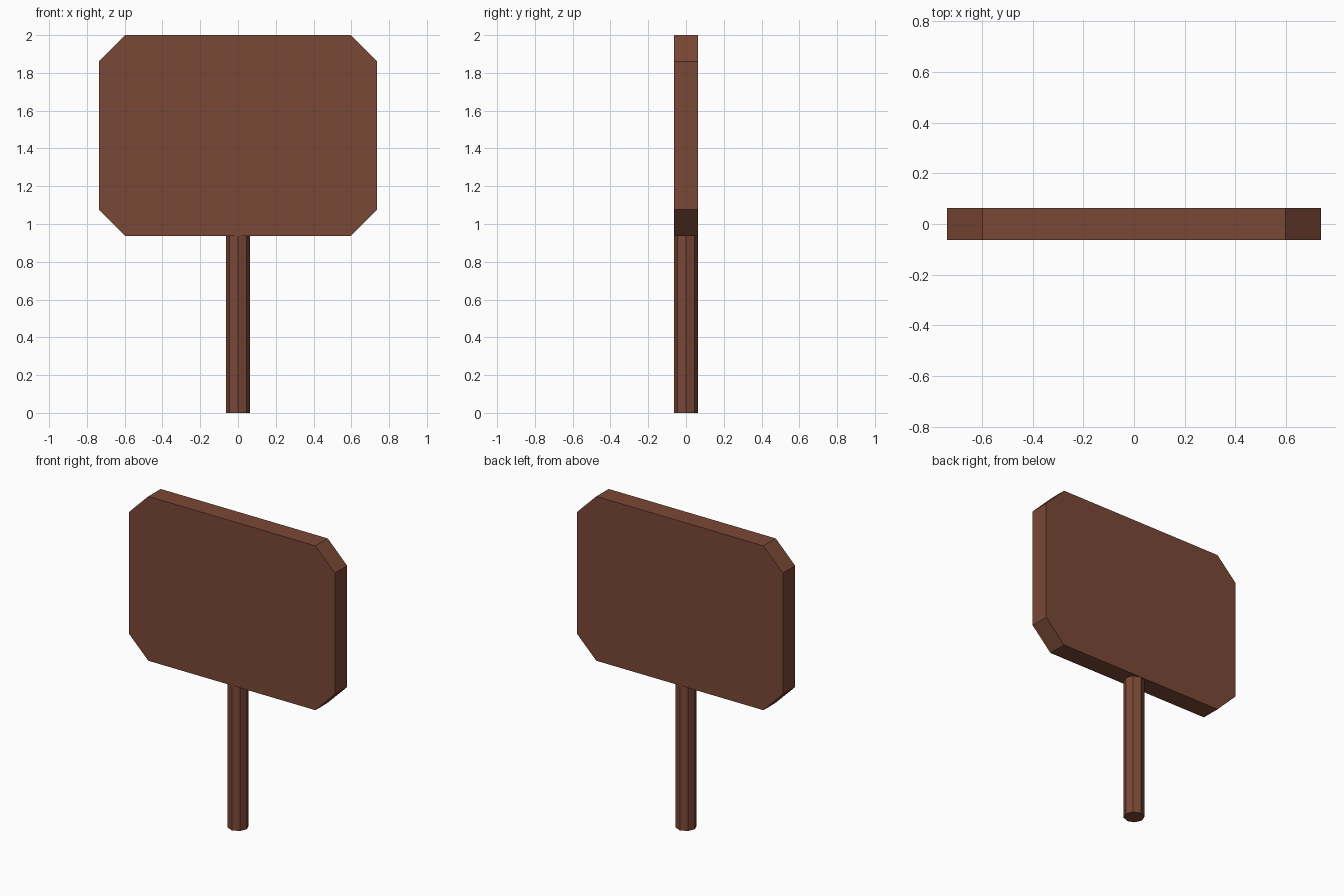
import bpy, bmesh, math

if "Cube" in bpy.data.objects:
    bpy.data.objects.remove(bpy.data.objects["Cube"])

wood = bpy.data.materials.new("brown wood")
wood.diffuse_color = (0.195, 0.065, 0.037, 1)
wood.use_nodes = True
wood.node_tree.nodes["Principled BSDF"].inputs["Base Color"].default_value = wood.diffuse_color

HALF_DEPTH = 0.063


def prism(name, outline, height, place):
    """Extrude a closed 2D outline by height; place maps (u, v, h) to x, y, z."""
    bm = bmesh.new()
    base = bm.faces.new([bm.verts.new(place(u, v, 0)) for u, v in outline])
    top = bmesh.ops.extrude_face_region(bm, geom=[base])["geom"]
    for vert in (g for g in top if isinstance(g, bmesh.types.BMVert)):
        vert.co += place_vec(place, height)
    bmesh.ops.recalc_face_normals(bm, faces=bm.faces)
    mesh = bpy.data.meshes.new(name)
    bm.to_mesh(mesh)
    bm.free()
    # keep the closing face if extrusion consumed it
    mesh.materials.append(wood)
    obj = bpy.data.objects.new(name, mesh)
    bpy.context.collection.objects.link(obj)
    return obj


def place_vec(place, height):
    from mathutils import Vector
    return Vector(place(0, 0, height)) - Vector(place(0, 0, 0))


# Sign board: rectangle with clipped corners
w, low, high, cut = 0.737, 0.937, 2.0, 0.139
board = [(-w + cut, low), (w - cut, low), (w, low + cut), (w, high - cut),
         (w - cut, high), (-w + cut, high), (-w, high - cut), (-w, low + cut)]
prism("sign_board", board, 2 * HALF_DEPTH,
      lambda u, v, h: (u, h - HALF_DEPTH, v))

# Post: eight-sided, corners on the axes
post = [(HALF_DEPTH * math.cos(i * math.pi / 4), HALF_DEPTH * math.sin(i * math.pi / 4))
        for i in range(8)]
prism("post", post, 0.945, lambda u, v, h: (u, v, h))
